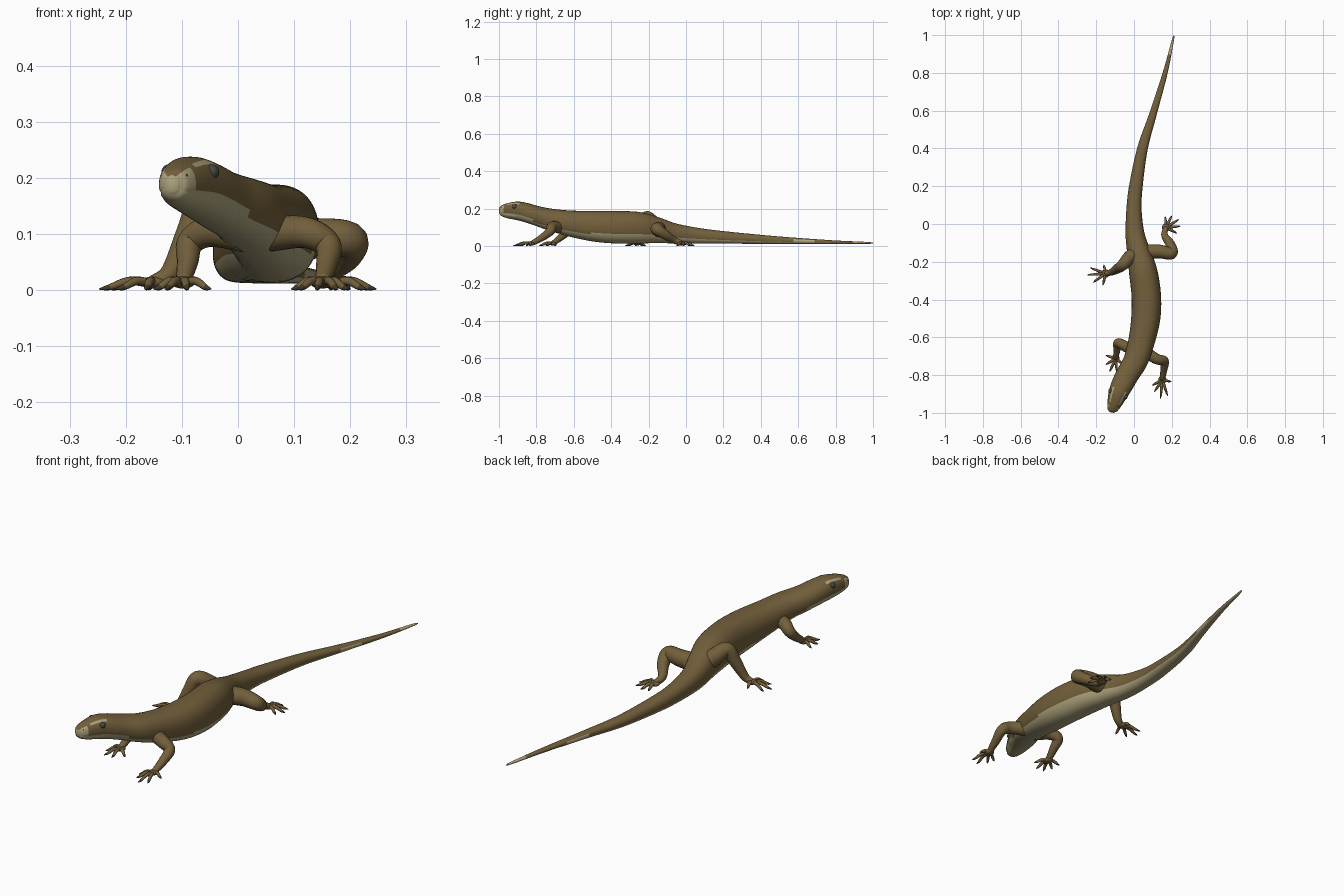
import bpy, bmesh, math
from mathutils import Vector, Matrix

if "Cube" in bpy.data.objects:
    bpy.data.objects.remove(bpy.data.objects["Cube"])


def material(name, rgb):
    m = bpy.data.materials.new(name)
    m.diffuse_color = (*rgb, 1)
    m.use_nodes = True
    m.node_tree.nodes["Principled BSDF"].inputs["Base Color"].default_value = m.diffuse_color
    return m


BROWN = material("brown skin", (0.17, 0.115, 0.044))
PALE = material("pale belly", (0.42, 0.37, 0.205))
DARK = material("dark claw", (0.06, 0.045, 0.022))
EYE = material("grey eye", (0.06, 0.065, 0.06))


def finish(bm, name, mats):
    bmesh.ops.recalc_face_normals(bm, faces=bm.faces)
    for f in bm.faces:
        f.smooth = True
    me = bpy.data.meshes.new(name)
    bm.to_mesh(me)
    bm.free()
    for m in mats:
        me.materials.append(m)
    ob = bpy.data.objects.new(name, me)
    bpy.context.collection.objects.link(ob)
    return ob


def spline(stations, steps):
    """Smooth Catmull-Rom samples through tuples of numbers."""
    P = [Vector(s) for s in stations]
    P = [2 * P[0] - P[1]] + P + [2 * P[-1] - P[-2]]
    out = []
    for i in range(1, len(P) - 2):
        a, b, c, d = P[i - 1:i + 3]
        for k in range(steps):
            t = k / steps
            out.append(0.5 * (2 * b + (c - a) * t + (2 * a - 5 * b + 4 * c - d) * t * t
                              + (3 * b - a - 3 * c + d) * t ** 3))
    return out + [P[-2]]


def skin(bm, rings):
    """Bridge rings of points, cap both ends."""
    R = [[bm.verts.new(p) for p in r] for r in rings]
    n = len(R[0])
    rows = []
    for a, b in zip(R, R[1:]):
        rows.append([bm.faces.new((a[j], a[(j + 1) % n], b[(j + 1) % n], b[j])) for j in range(n)])
    bm.faces.new(R[0])
    bm.faces.new(R[-1])
    return rows


def tube(bm, pts, radii, sides=14, steps=5):
    S = spline([(*p, r) for p, r in zip(pts, radii)], steps)
    C = [s.to_3d() if len(s) == 3 else Vector(s[:3]) for s in S]
    t0 = (C[1] - C[0]).normalized()
    u = t0.orthogonal().normalized()
    rings = []
    for i, c in enumerate(C):
        t = (C[min(i + 1, len(C) - 1)] - C[max(i - 1, 0)]).normalized()
        u = (t0.rotation_difference(t) @ u).normalized()
        v = t.cross(u)
        t0 = t
        r = max(S[i][3], 0.001)
        rings.append([c + r * (u * math.cos(2 * math.pi * j / sides) + v * math.sin(2 * math.pi * j / sides))
                      for j in range(sides)])
    return skin(bm, rings)


# Body from snout to tail tip: x, y, top z, bottom z, half width
stations = [
    (-.118, -.998, .205, .175, .010), (-.115, -.985, .217, .160, .026),
    (-.103, -.95, .230, .148, .039), (-.085, -.90, .238, .138, .051),
    (-.062, -.85, .230, .125, .058), (-.03, -.79, .213, .105, .061),
    (.01, -.72, .200, .080, .065), (.04, -.62, .190, .050, .070),
    (.062, -.50, .188, .025, .077), (.065, -.38, .188, .014, .078),
    (.048, -.25, .182, .014, .075), (.025, -.15, .155, .016, .062),
    (.005, -.05, .120, .014, .050), (0, .08, .095, .014, .040),
    (.01, .20, .080, .013, .036), (.045, .40, .060, .012, .028),
    (.10, .58, .045, .012, .020), (.165, .80, .030, .012, .013),
    (.205, .97, .022, .012, .006), (.212, 1.0, .018, .014, .001)]
S = spline(stations, 6)
N = 48


def frame(i):
    a, b = S[max(i - 1, 0)], S[min(i + 1, len(S) - 1)]
    t = Vector((b[0] - a[0], b[1] - a[1], 0)).normalized()
    s = S[i]
    return Vector((s[0], s[1], (s[2] + s[3]) / 2)), Vector((t.y, -t.x, 0)), s[4], (s[2] - s[3]) / 2


rings = []
for i in range(len(S)):
    c, side, hw, hh = frame(i)
    ring = []
    for j in range(N):
        a = 2 * math.pi * j / N
        ca, sa = math.cos(a), math.sin(a)
        k = 1.0
        # mouth groove along the head
        if S[i][1] < -.89 and j in (N - 3, N // 2 + 3):
            k = .93
        x = math.copysign(abs(ca) ** .85, ca) * hw * k
        z = math.copysign(abs(sa) ** .92, sa) * hh
        ring.append(c + side * x + Vector((0, 0, z)))
    rings.append(ring)
bm = bmesh.new()
rows = skin(bm, rings)
for i, row in enumerate(rows):
    y = S[i][1]
    limit = -.2 if y < -.8 else (-.45 if y < -.5 else -.4)
    for j, f in enumerate(row):
        a = 2 * math.pi * (j + .5) / N
        h = math.sin(a)
        pale = h < limit                                # belly and throat
        pale |= y < -.968 and h < .8                    # snout
        pale |= .57 < y < .66 and -.4 < h < .55         # tail band
        pale |= y > .87                                 # tail tip
        pale |= -.95 < y < -.88 and .74 < h < .84       # brow streak
        f.material_index = int(pale)
bm.faces.ensure_lookup_table()
bm.faces[-2].material_index = bm.faces[-1].material_index = 1
finish(bm, "body", [BROWN, PALE])


# Eyes and nostrils, on both sides of the head
def ball(name, loc, r, mat):
    b = bmesh.new()
    bmesh.ops.create_uvsphere(b, u_segments=20, v_segments=12, radius=r,
                              matrix=Matrix.Translation(loc))
    finish(b, name, [mat])


eye_i = min(range(len(S)), key=lambda i: abs(S[i][1] + .90))
nose_i = min(range(len(S)), key=lambda i: abs(S[i][1] + .982))
for sgn, label in ((1, "right"), (-1, "left")):
    c, side, hw, hh = frame(eye_i)
    ball(label + "_eye", c + side * sgn * hw * .80 + Vector((0, 0, .023)), .0135, EYE)
    c, side, hw, hh = frame(nose_i)
    ball(label + "_nostril", c + side * sgn * hw * .8 + Vector((0, 0, hh * .52)), .003, DARK)


# Legs: path, radii, palm centre, toe tips
def leg(name, path, radii, palm, tips):
    b = bmesh.new()
    tube(b, path + [palm], radii, 20, 6)
    finish(b, name + "_leg", [BROWN])
    b = bmesh.new()
    p = Vector(palm)
    bmesh.ops.create_uvsphere(b, u_segments=16, v_segments=10, radius=1,
                              matrix=Matrix.Translation(p) @ Matrix.Diagonal((.022, .022, .011, 1)))
    for tx, ty in tips:
        tip = Vector((tx, ty, .002))
        d = tip - p
        pts = [p + d * k + Vector((0, 0, z)) for k, z in ((.1, 0), (.45, .008), (.8, .001), (1, 0))]
        rows = tube(b, pts, (.008, .0075, .0055, .001), 10, 4)
        for row in rows[-4:]:
            for f in row:
                f.material_index = 1
    finish(b, name + "_foot", [BROWN, DARK])


leg("front_right",
    [(.05, -.67, .10), (.12, -.715, .103), (.16, -.725, .08), (.158, -.77, .045)],
    (.032, .028, .024, .019, .013), (.15, -.825, .014),
    [(.095, -.855), (.107, -.89), (.14, -.925), (.178, -.91), (.197, -.835)])
leg("front_left",
    [(.01, -.68, .10), (-.05, -.645, .105), (-.085, -.63, .085), (-.09, -.665, .05)],
    (.032, .028, .024, .019, .013), (-.098, -.712, .014),
    [(-.15, -.695), (-.15, -.745), (-.13, -.785), (-.09, -.787), (-.048, -.75)])
leg("rear_right",
    [(.04, -.15, .085), (.13, -.145, .092), (.198, -.155, .09), (.193, -.11, .06), (.162, -.06, .03)],
    (.042, .037, .032, .026, .018, .013), (.17, -.018, .014),
    [(.165, .04), (.20, .045), (.238, .025), (.247, -.012), (.228, -.05)])
leg("rear_left",
    [(.02, -.15, .085), (-.025, -.18, .13), (-.058, -.215, .155), (-.085, -.235, .10), (-.12, -.255, .032)],
    (.042, .037, .031, .026, .018, .013), (-.15, -.262, .014),
    [(-.16, -.215), (-.232, -.232), (-.248, -.27), (-.217, -.31), (-.165, -.325)])
